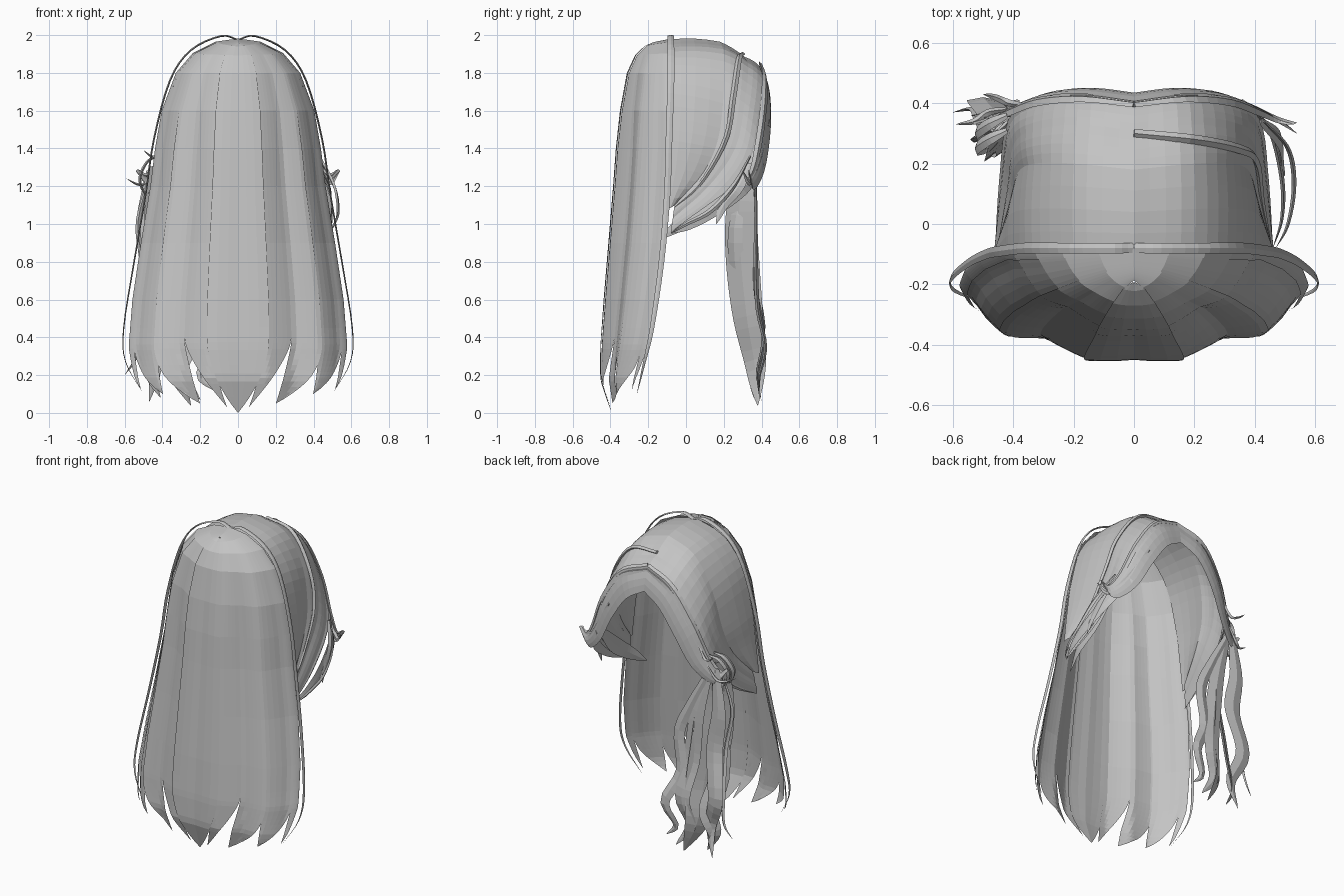
import bpy, bmesh, math
from mathutils import Vector

cube = bpy.data.objects.get("Cube")
if cube:
    bpy.data.objects.remove(cube, do_unlink=True)

hair = bpy.data.materials.new("hair_grey")
hair.use_nodes = True
GREY = (0.55, 0.55, 0.55, 1)
hair.diffuse_color = GREY
hair.node_tree.nodes["Principled BSDF"].inputs["Base Color"].default_value = GREY
hair.node_tree.nodes["Principled BSDF"].inputs["Roughness"].default_value = 0.8


def spline(pts, t):
    """Smooth curve through points, t from 0 to 1."""
    pts = [Vector(p) for p in pts]
    f = min(max(t, 0), 1) * (len(pts) - 1)
    i = min(int(f), len(pts) - 2)
    f -= i
    b, c = pts[i], pts[i + 1]
    a = pts[i - 1] if i else b * 2 - c
    d = pts[i + 2] if i + 2 < len(pts) else c * 2 - b
    return 0.5 * (2 * b + (c - a) * f + (2 * a - 5 * b + 4 * c - d) * f ** 2
                  + (3 * b - a - 3 * c + d) * f ** 3)


def grid_object(name, rows, closed=False):
    """Skin rows of points into one object."""
    bm = bmesh.new()
    vs = [[bm.verts.new(p) for p in r] for r in rows]
    n = len(rows[0])
    for r, s in zip(vs, vs[1:]):
        for j in range(n if closed else n - 1):
            k = (j + 1) % n
            bm.faces.new((r[j], r[k], s[k], s[j]))
    if closed:
        bm.faces.new(vs[0])
        bm.faces.new(vs[-1])
    bmesh.ops.remove_doubles(bm, verts=bm.verts, dist=0.0005)
    bmesh.ops.recalc_face_normals(bm, faces=bm.faces)
    if not closed:
        centre = Vector((0, 0, 1))
        if sum((f.calc_center_median() - centre).dot(f.normal) * f.calc_area() for f in bm.faces) < 0:
            bmesh.ops.reverse_faces(bm, faces=bm.faces)
    me = bpy.data.meshes.new(name)
    bm.to_mesh(me)
    bm.free()
    me.materials.append(hair)
    ob = bpy.data.objects.new(name, me)
    bpy.context.collection.objects.link(ob)


def flip(pts, side):
    return [(p[0] * side, p[1], p[2]) for p in pts]


def ribbon(name, rail_a, rail_b, bulge, n=20, m=4):
    """Bulged sheet between two rails."""
    rows = []
    for i in range(n + 1):
        a, b = spline(rail_a, i / n), spline(rail_b, i / n)
        row = []
        for j in range(m + 1):
            p = a.lerp(b, j / m)
            out = (p - Vector((0, 0.05, 1.3))).normalized()
            row.append(p + out * bulge * math.sin(math.pi * j / m))
        rows.append(row)
    grid_object(name, rows)


def strand(name, pts, width, axis, thick=0.008, n=22, root=0.4):
    """Flat lock with a diamond section that narrows to a tip."""
    rows = []
    for i in range(n + 1):
        t = i / n
        p = spline(pts, t)
        tan = (spline(pts, t + 0.02) - spline(pts, t - 0.02)).normalized()
        a = Vector(axis)
        a = (a - tan * a.dot(tan)).normalized()
        b = tan.cross(a)
        k = (root + (1 - root) * math.sin(math.pi * min(t * 1.2, 0.5))) * (1 - t ** 4) + 0.02
        rows.append([p + a * width * k, p + b * thick * k,
                     p - a * width * k, p - b * thick * k])
    grid_object(name, rows, closed=True)


# Long curtain outline: height, half width, rear depth, leading edge depth
OUTLINE = [(1.97, 0.0, -.19, -.08), (1.955, .12, -.215, -.08), (1.9, .24, -.265, -.08),
           (1.8, .33, -.31, -.08), (1.6, .405, -.35, -.08), (1.4, .44, -.375, -.08),
           (1.2, .465, -.39, -.09), (0.9, .515, -.415, -.11), (0.6, .56, -.44, -.15),
           (0.35, .58, -.457, -.2), (0.18, .56, -.457, -.25), (0.0, .52, -.40, -.3)]


def outline_at(z):
    for a, b in zip(OUTLINE, OUTLINE[1:]):
        if z >= b[0]:
            f = (a[0] - z) / (a[0] - b[0])
            return [p + (q - p) * f for p, q in zip(a, b)]
    return OUTLINE[-1]


def pleat(u):
    """Depth of the folds between ridges."""
    u = abs(u)
    d = 0
    for mid, half, depth in ((0, .18, .014), (.36, .18, .04), (.77, .21, .025)):
        d = max(d, depth * (1 - abs(u - mid) / half))
    return d


def curtain_panel(name, u0, u1, tip_u, tip_z, split, inner_pow, outer_pow, lift, side=1):
    """Panel whose inner and outer edges curve together into a tip."""
    heights = [h[0] for h in OUTLINE if h[0] > split + 0.05]
    heights += [split + (tip_z - split) * k / 12 for k in range(13)]
    rows = []
    for z in sorted(heights, reverse=True):
        _, w, yb, yf = outline_at(z)
        t = max(0, (split - z) / (split - tip_z))
        left = u0 + (tip_u - u0) * t ** inner_pow
        right = u1 + (tip_u - u1) * t ** outer_pow
        row = []
        for j in range(7):
            u = left + (right - left) * j / 6
            d = pleat(u) * min(1, (1.97 - z) / 0.6)
            ang = u * math.pi / 2
            x = w * math.sin(ang) * (1 - d * 0.6) + lift * math.sin(ang)
            depth = max(0, math.cos(ang)) ** 1.2
            y = yf + (yb - yf) * depth + d - lift * depth
            top = max(0, (z - 1.85) / 0.12) * 0.03
            row.append((x * side, y, z + top * (abs(u) - 0.6)))
        rows.append(row)
    grid_object(name, rows)


# Rear curtain
curtain_panel("rear_centre_panel", -.185, .185, 0, .0, .5, 2.7, 2.7, .007)
PANELS = [("inner_panel", .15, .335, .07, .03, .40, 2, 1.4, 0),
          ("middle_panel", .335, .56, .25, .05, .40, 1.2, 2.8, 0),
          ("outer_panel", .54, .86, .53, .10, .45, 2, 2.6, -.004),
          ("edge_panel", .84, 1.0, .80, .12, .5, 1.5, 2.6, -.001)]

# Swept layers over the head, each given by its front and rear rails
CROWN_BACK = [(0, -.1, 1.975), (.2, -.1, 1.91), (.335, -.1, 1.75), (.405, -.1, 1.5), (.435, -.1, 1.3), (.46, -.1, 1.08)]
CROWN_FRONT = [(0, .18, 1.965), (.2, .2, 1.9), (.33, .2, 1.7), (.385, .17, 1.45), (.405, .09, 1.27), (.44, -.06, 1.1)]
UPPER_FRONT = [(0, .31, 1.885), (.19, .33, 1.83), (.335, .31, 1.64), (.4, .26, 1.4), (.42, .12, 1.2), (.45, -.07, 1.03)]
LOWER_FRONT = [(0, .40, 1.825), (.18, .42, 1.75), (.32, .40, 1.55), (.41, .34, 1.3), (.44, .15, 1.09), (.46, -.08, .95)]
FACE_BACK = [(0, .395, 1.845), (.18, .415, 1.77), (.32, .405, 1.57), (.415, .37, 1.35), (.48, .34, 1.26), (.53, .33, 1.29)]
FACE_EDGE = [(0, .435, 1.695), (.12, .45, 1.62), (.23, .445, 1.46), (.33, .415, 1.28), (.45, .36, 1.18), (.53, .33, 1.27)]
# Loose strand along the curtain's leading edge
LOOSE = [(0, -.08, 1.975), (.09, -.08, 1.995), (.25, -.08, 1.92), (.36, -.08, 1.76), (.445, -.09, 1.45),
         (.49, -.1, 1.15), (.55, -.13, .8), (.605, -.18, .45), (.595, -.22, .27), (.5, -.26, .1)]

for side, label in ((1, "left"), (-1, "right")):
    for name, *spec in PANELS:
        curtain_panel(label + "_" + name, *spec, side=side)
    for name, front, back, bulge in (("crown", CROWN_FRONT, CROWN_BACK, .012),
                                     ("upper_sweep", UPPER_FRONT, CROWN_FRONT, .006),
                                     ("lower_sweep", LOWER_FRONT, UPPER_FRONT, .008),
                                     ("face_fringe", FACE_EDGE, FACE_BACK, .012)):
        ribbon(label + "_" + name, flip(front, side), flip(back, side), bulge)
    strand(label + "_loose_strand", flip(LOOSE, side), .018, (0, 1, 0), .005, 36, .9)
    strand(label + "_fringe_ridge", flip(FACE_BACK, side), .022, (0, .5, -1), .01, root=.8)
    strand(label + "_sweep_ridge", flip(LOWER_FRONT, side), .022, (0, .6, -1), .01, root=.8)

# Left side wisps
Y, X, DIAGONAL = (0, 1, 0), (1, 0, 0), (1, 1, 0)
strand("left_crown_ridge", [(0, .3, 1.9), (.2, .28, 1.87), (.345, .25, 1.67), (.405, .21, 1.45),
                            (.425, .08, 1.22), (.455, -.07, 1.08)], .016, Y, .012, root=.9)
strand("left_flick", [(.25, .44, 1.55), (.38, .39, 1.32), (.48, .34, 1.22), (.54, .30, 1.28)], .02, (0, .3, 1))
strand("left_swept_lock", [(.37, .40, 1.33), (.45, .31, 1.2), (.49, .15, 1.08), (.49, .02, 1.0), (.46, -.08, .95)],
       .04, (0, 0, 1), root=.7)
strand("left_inner_lock", [(.41, .3, 1.28), (.42, .15, 1.13), (.42, 0, 1.02), (.38, -.14, .92)], .05, (0, 0, 1))
strand("left_swept_wisp", [(.43, .34, 1.36), (.51, .25, 1.2), (.53, .13, 1.07), (.51, 0, 1.0), (.47, -.08, .95)],
       .015, (0, 0, 1))
strand("left_hanging_wisp", [(.42, .34, 1.32), (.48, .28, 1.2), (.49, .2, 1.1), (.5, .16, 1.0)], .03, Y)

# Long lock in front of the right shoulder
LOCK = [("main", [(-.43, .33, 1.3), (-.42, .29, 1.1), (-.4, .3, .8), (-.36, .33, .5), (-.34, .37, .25), (-.25, .38, .04)], .125, DIAGONAL),
        ("outer", [(-.46, .35, 1.28), (-.49, .36, 1.0), (-.46, .36, .75), (-.5, .41, .45), (-.44, .37, .25), (-.47, .40, .06)], .06, X),
        ("inner", [(-.42, .37, 1.25), (-.29, .37, 1.0), (-.21, .37, .8), (-.23, .38, .55), (-.14, .42, .35), (-.2, .39, .2), (-.13, .39, .12)], .04, X),
        ("middle", [(-.42, .36, 1.25), (-.34, .37, .95), (-.3, .37, .65), (-.26, .41, .4), (-.3, .38, .22), (-.2, .39, .07)], .06, X),
        ("rear", [(-.45, .32, 1.22), (-.42, .26, .95), (-.45, .3, .55), (-.42, .37, .35), (-.46, .36, .2), (-.41, .36, .08)], .065, DIAGONAL),
        ("thin", [(-.47, .31, 1.25), (-.53, .28, 1.0), (-.5, .3, .75), (-.52, .35, .5), (-.54, .38, .3), (-.6, .37, .2)], .015, X)]
for name, pts, width, axis in LOCK:
    strand("right_lock_" + name, pts, width, axis, .012)

# Curls gathered at the top of the lock
for i in range(2):
    y = .25 + .05 * i
    curl = [(-.42, y + .06, 1.36), (-.48, y + .03, 1.33), (-.52, y, 1.24), (-.49, y, 1.16), (-.45, y + .02, 1.19)]
    strand("right_curl_%d" % (i + 1), curl, .022, Y)
strand("right_upper_flick", [(-.34, .39, 1.48), (-.41, .40, 1.36), (-.46, .42, 1.36), (-.5, .43, 1.39)], .012, Y)
strand("right_outer_flick", [(-.42, .38, 1.3), (-.48, .37, 1.22), (-.53, .34, 1.21), (-.59, .33, 1.24)], .012, Y)
